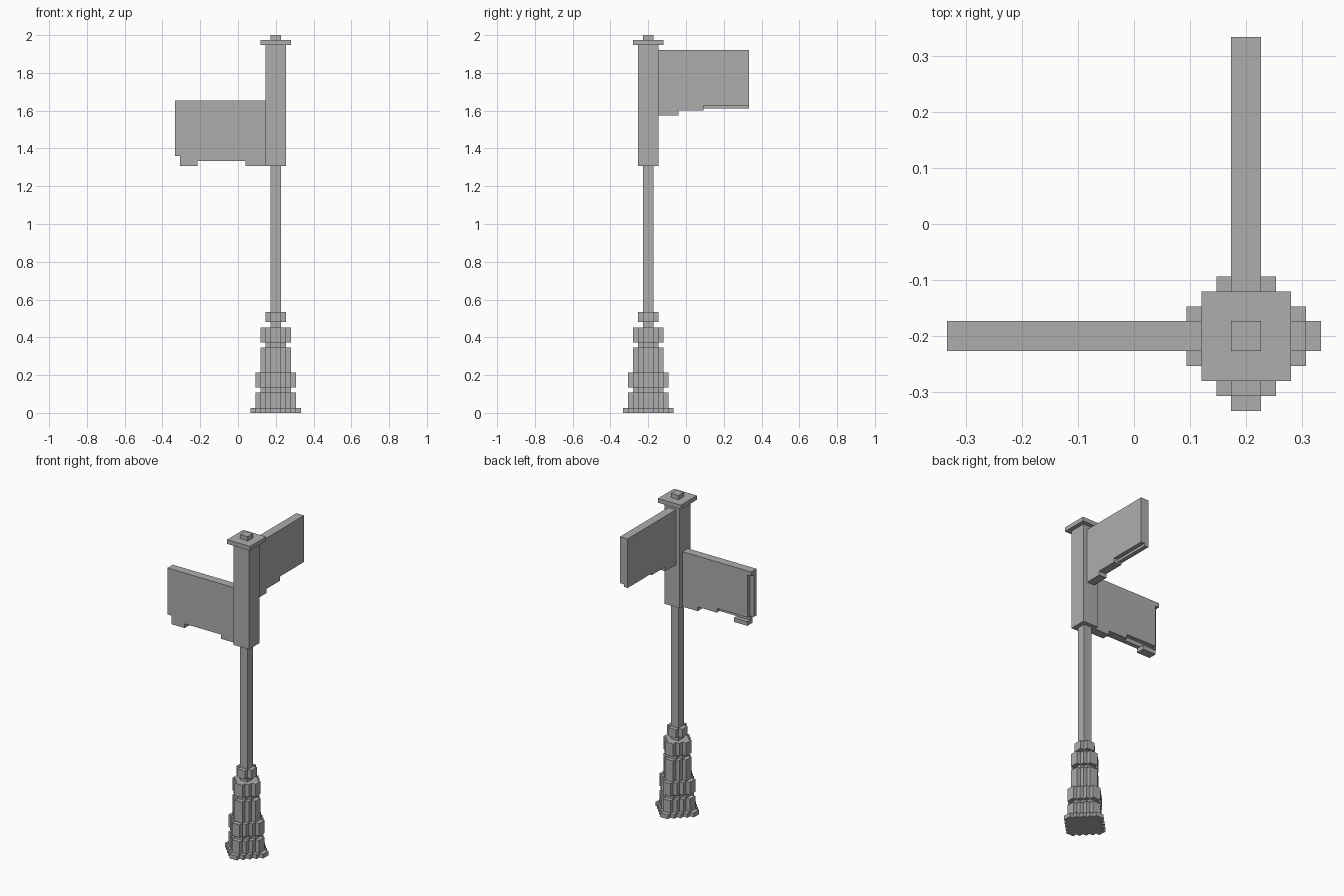
import bpy
import bmesh
from mathutils import Matrix, Vector

cube = bpy.data.objects.get("Cube")
if cube:
    bpy.data.objects.remove(cube, do_unlink=True)

U = 2 / 75                       # one block of the grid
AXIS = Vector((0.2, -0.2, 0))    # centre of the pole

GREY = (0.42, 0.42, 0.42, 1)
metal = bpy.data.materials.new("plain_grey")
metal.use_nodes = True
metal.diffuse_color = GREY
metal.node_tree.nodes["Principled BSDF"].inputs["Base Color"].default_value = GREY


def prism(name, outline, low, high, turn=Matrix()):
    """Extrude a flat outline from low to high, then turn it about the pole."""
    bm = bmesh.new()
    face = bm.faces.new([bm.verts.new((x, y, low)) for x, y in outline])
    grown = bmesh.ops.extrude_face_region(bm, geom=[face])["geom"]
    top = [v for v in grown if isinstance(v, bmesh.types.BMVert)]
    bmesh.ops.translate(bm, verts=top, vec=(0, 0, high - low))
    bm.transform(Matrix.Translation(AXIS) @ Matrix.Scale(U, 4) @ turn)
    bmesh.ops.recalc_face_normals(bm, faces=bm.faces)
    mesh = bpy.data.meshes.new(name)
    bm.to_mesh(mesh)
    bm.free()
    mesh.materials.append(metal)
    obj = bpy.data.objects.new(name, mesh)
    bpy.context.collection.objects.link(obj)
    return obj


def square(r):
    return [(-r, -r), (r, -r), (r, r), (-r, r)]


def stepped(r):
    """Round outline made of stair steps, one block each."""
    quarter = []
    for k in range(1, r + 1):
        quarter.append((r + 1 - k, k))
        if k < r:
            quarter.append((r - k, k))
    ring = []
    for _ in range(4):
        ring += quarter
        quarter = [(-y, x) for x, y in quarter]
    return ring


# Stepped base rings: name, radius, bottom, top
for name, r, low, high in [
    ("foot", 5, 0, 1), ("plinth", 4, 1, 4), ("plinth_neck", 3, 4, 5),
    ("lower_ring", 4, 5, 8), ("base_column", 3, 8, 13),
    ("column_neck", 2, 13, 14), ("upper_ring", 3, 14, 17),
    ("collar", 2, 18, 20),
]:
    prism(name, stepped(r), low, high)

# Pole, sign holder and cap
prism("pole", square(1), 17, 49)
prism("sign_holder", square(2), 49, 73)
prism("cap", square(3), 73, 74)
prism("finial", square(1), 74, 75)

# Signs are drawn as (distance from pole, height) and stood upright
upright = Matrix(((-1, 0, 0, 0), (0, 0, 1, 0), (0, 1, 0, 0), (0, 0, 0, 1)))
along_y = Matrix(((0, 0, 1, 0), (1, 0, 0, 0), (0, 1, 0, 0), (0, 0, 0, 1)))

# Low sign towards the right, with a slot and an edge groove on its back half
drop = [(2, 49), (6, 49), (6, 50)]
prism("low_sign_front",
      drop + [(15.5, 50), (15.5, 49), (19, 49), (19, 51), (20, 51),
              (20, 62), (2, 62)], -1, 0, upright)
prism("low_sign_back",
      drop + [(11, 50), (11, 51), (19, 51), (19, 61), (20, 61),
              (20, 62), (2, 62)], 0, 1, upright)
prism("low_sign_hook", [(15.5, 49), (19, 49), (19, 50), (15.5, 50)],
      0, 1, upright)

# High sign towards the back, with a raised lower edge on its outer part
drop = [(2, 59), (6, 59), (6, 60), (11, 60)]
for name, edge, low in [("high_sign_right", 60.4, -1), ("high_sign_left", 61, 0)]:
    prism(name, drop + [(11, edge), (20, edge), (20, 72), (2, 72)],
          low, low + 1, along_y)
